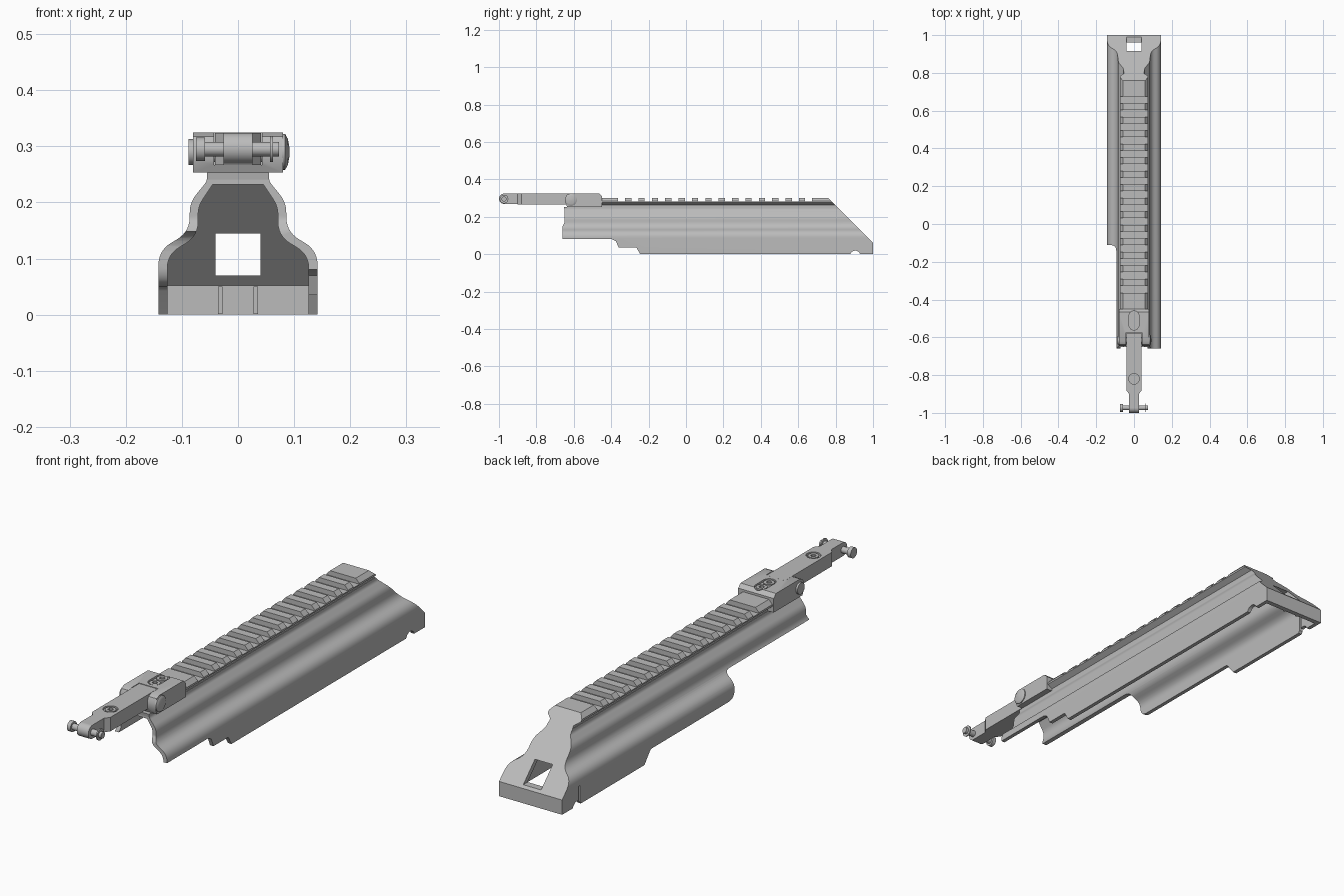
import bpy, bmesh
from math import radians, pi
from mathutils import Vector, Matrix

if "Cube" in bpy.data.objects:
    bpy.data.objects.remove(bpy.data.objects["Cube"], do_unlink=True)

grey = bpy.data.materials.new("machined grey")
grey.use_nodes = True
grey.diffuse_color = (0.5, 0.5, 0.5, 1)
grey.node_tree.nodes["Principled BSDF"].inputs["Base Color"].default_value = (0.5, 0.5, 0.5, 1)


def add(name, bm):
    bmesh.ops.recalc_face_normals(bm, faces=bm.faces[:])
    mesh = bpy.data.meshes.new(name)
    bm.to_mesh(mesh)
    bm.free()
    mesh.materials.append(grey)
    ob = bpy.data.objects.new(name, mesh)
    bpy.context.collection.objects.link(ob)
    return ob


def prism(name, pts, axis, a, b, planes=()):
    """Extrude a 2D outline from a to b along axis; trim by (point, normal) planes."""
    bm = bmesh.new()
    def place(p, t):
        return {"x": (t, p[0], p[1]), "y": (p[0], t, p[1]), "z": (p[0], p[1], t)}[axis]
    face = bm.faces.new([bm.verts.new(place(p, a)) for p in pts])
    out = bmesh.ops.extrude_face_region(bm, geom=[face])
    moved = [v for v in out["geom"] if isinstance(v, bmesh.types.BMVert)]
    bmesh.ops.translate(bm, verts=moved, vec=place((0, 0), b - a))
    for co, no in planes:
        cut = bmesh.ops.bisect_plane(bm, geom=bm.verts[:] + bm.edges[:] + bm.faces[:],
                                     plane_co=co, plane_no=no, clear_outer=True)
        edges = [e for e in cut["geom_cut"] if isinstance(e, bmesh.types.BMEdge)]
        bmesh.ops.contextual_create(bm, geom=edges)
    return add(name, bm)


def box(name, lo, hi):
    return prism(name, [(lo[0], lo[1]), (hi[0], lo[1]), (hi[0], hi[1]), (lo[0], hi[1])],
                 "z", lo[2], hi[2])


def cyl(name, axis, a, b, at, r, r2=None, n=32):
    """Cylinder or cone from a to b along x or z; at gives the other coordinates."""
    bm = bmesh.new()
    bmesh.ops.create_cone(bm, cap_ends=True, segments=n, radius1=r,
                          radius2=r if r2 is None else r2, depth=b - a)
    mid = (a + b) / 2
    if axis == "x":
        m = Matrix.Translation((mid, *at)) @ Matrix.Rotation(pi / 2, 4, "Y")
    else:
        m = Matrix.Translation((*at, mid))
    bm.transform(m)
    return add(name, bm)


def cut(ob, *cutters):
    for c in cutters:
        mod = ob.modifiers.new("cut", "BOOLEAN")
        mod.operation, mod.solver, mod.object = "DIFFERENCE", "EXACT", c
    bpy.context.view_layer.update()
    dg = bpy.context.evaluated_depsgraph_get()
    mesh = bpy.data.meshes.new_from_object(ob.evaluated_get(dg))
    ob.modifiers.clear()
    ob.data = mesh
    for c in cutters:
        bpy.data.objects.remove(c, do_unlink=True)


def soften(points, steps=7):
    """Round each (x, z, d) corner, starting d away from it."""
    out = []
    for i, (x, z, d) in enumerate(points):
        p = Vector((x, z))
        if not d:
            out.append(p)
            continue
        a = p + (Vector(points[i - 1][:2]) - p).normalized() * d
        b = p + (Vector(points[i + 1][:2]) - p).normalized() * d
        for k in range(steps + 1):
            t = k / steps
            out.append(a * (1 - t) ** 2 + p * 2 * t * (1 - t) + b * t * t)
    return out


def mirrored(half):
    return [(p[0], p[1]) for p in half] + [(-p[0], p[1]) for p in reversed(half)]


# Cover shell: curved outline, hollowed, with a slanted rear wall
slope = (0, 1, 1)
rear = ((0, 1, 0.06), slope)
outer = soften([(0.142, 0, 0), (0.142, 0.115, 0.028), (0.086, 0.147, 0.028),
                (0.086, 0.2, 0.018), (0.055, 0.238, 0.008), (0.055, 0.253, 0)])
inner = soften([(0.126, -0.05, 0), (0.126, 0.107, 0.025), (0.071, 0.14, 0.026),
                (0.071, 0.193, 0.015), (0.045, 0.232, 0)])
shell = prism("cover_shell", mirrored(outer), "y", -0.66, 1, [rear])
cavity = prism("cavity", mirrored(inner), "y", -0.8, 0.98, [((0, 0.98, 0.052), slope)])

# Stepped lower edges, rear window, notches and trimmed front lip
left_edge = prism("left_edge", [(-0.8, -0.1), (-0.245, -0.1), (-0.245, 0), (-0.265, 0.035),
                                (-0.36, 0.035), (-0.375, 0.07), (-0.395, 0.08), (-0.8, 0.08)],
                  "x", 0.1, 0.2)
right_edge = prism("right_edge", soften([(-0.8, -0.1, 0), (0.47, -0.1, 0), (0.47, 0, 0),
                                         (0.43, 0.05, 0.01), (-0.11, 0.05, 0.04),
                                         (-0.11, 0.148, 0.035), (-0.8, 0.148, 0)]),
                   "x", -0.2, -0.04)
lip = prism("lip", [(-0.8, 0.15), (-0.66, 0.15), (-0.65, 0.17), (-0.65, 0.24),
                    (-0.66, 0.3), (-0.8, 0.3)], "x", -0.3, 0.3)
cut(shell, cavity, left_edge, right_edge, lip,
    box("window", (-0.04, 0.8, 0.07), (0.04, 1.1, 0.145)),
    cyl("notch", "x", -0.3, 0.3, (0.905, -0.008), 0.027),
    box("slit", (-0.2, 0.885, -0.1), (-0.11, 0.893, 0.075)))

# Small ribs inside the rear wall
for side in (-1, 1):
    box("rear_rib", (side * 0.032 - 0.004, 0.974, 0.001), (side * 0.032 + 0.004, 0.985, 0.05))

# Accessory rail with cross slots
rail = prism("top_rail", mirrored([(0.053, 0.25), (0.053, 0.262), (0.074, 0.276),
                                   (0.074, 0.284), (0.058, 0.301)]), "y", -0.46, 0.9, [rear])
pitch = 0.0715
cut(rail, *[box("slot", (-0.1, -0.364 + i * pitch, 0.281), (0.1, -0.326 + i * pitch, 0.35))
            for i in range(15)])

# Hinge bracket with a fork for the arm
bracket = prism("hinge_bracket",
                [(-0.45, 0.253), (-0.45, 0.31), (-0.465, 0.325), (-0.62, 0.325),
                 (-0.637, 0.317), (-0.645, 0.3), (-0.645, 0.275), (-0.635, 0.253)],
                "x", -0.08, 0.08)
cut(bracket, box("fork_gap", (-0.043, -0.7, 0.267), (0.043, -0.575, 0.4)),
    box("screw_channel", (-0.026, -0.535, 0.317), (0.026, -0.485, 0.4)),
    *[cyl("channel_end", "z", 0.3165, 0.4, (0, y), 0.0262) for y in (-0.535, -0.485)])

# Arm: narrow rounded tip and wider body
body = box("arm_body", (-0.041, -0.88, 0.267), (0.041, -0.577, 0.324))
cut(body, cyl("recess", "z", 0.316, 0.4, (0, -0.82), 0.028))
prism("arm_taper", [(-0.041, -0.88), (0.041, -0.88), (0.026, -0.9), (-0.026, -0.9)],
      "z", 0.267, 0.324)
box("arm_tip", (-0.026, -0.973, 0.269), (0.026, -0.899, 0.324))
cyl("arm_tip_round", "x", -0.026, 0.026, (-0.973, 0.2965), 0.0275)

# Socket head screws
for y in (-0.535, -0.487, -0.82):
    head = cyl("socket_screw", "z", 0.305, 0.323, (0, y), 0.021)
    cut(head, cyl("hex_socket", "z", 0.314, 0.4, (0, y), 0.011, n=6))

# Tip cross pin with flanged ends
tip = (-0.973, 0.295)
cyl("tip_pin", "x", -0.07, 0.073, tip, 0.013)
cyl("tip_pin_flange", "x", -0.075, -0.059, tip, 0.021)
cyl("tip_pin_washer", "x", 0.057, 0.062, tip, 0.023)

# Hinge pin with a domed cap and a small end
hinge = (-0.615, 0.29)
cyl("hinge_pin", "x", -0.082, 0.082, hinge, 0.018)
cyl("hinge_pin_end", "x", -0.088, -0.078, hinge, 0.023)
cyl("hinge_cap_rim", "x", 0.078, 0.084, hinge, 0.032)
cyl("hinge_cap_dome", "x", 0.084, 0.089, hinge, 0.032, 0.023)
cyl("hinge_cap_crown", "x", 0.089, 0.092, hinge, 0.023, 0.006)

# Smooth the curves while keeping machined edges crisp
for ob in bpy.context.collection.objects:
    if ob.type == "MESH" and ob.data.materials and ob.data.materials[0] == grey:
        bpy.ops.object.select_all(action="DESELECT")
        ob.select_set(True)
        bpy.context.view_layer.objects.active = ob
        bpy.ops.object.shade_smooth_by_angle(angle=radians(30))
